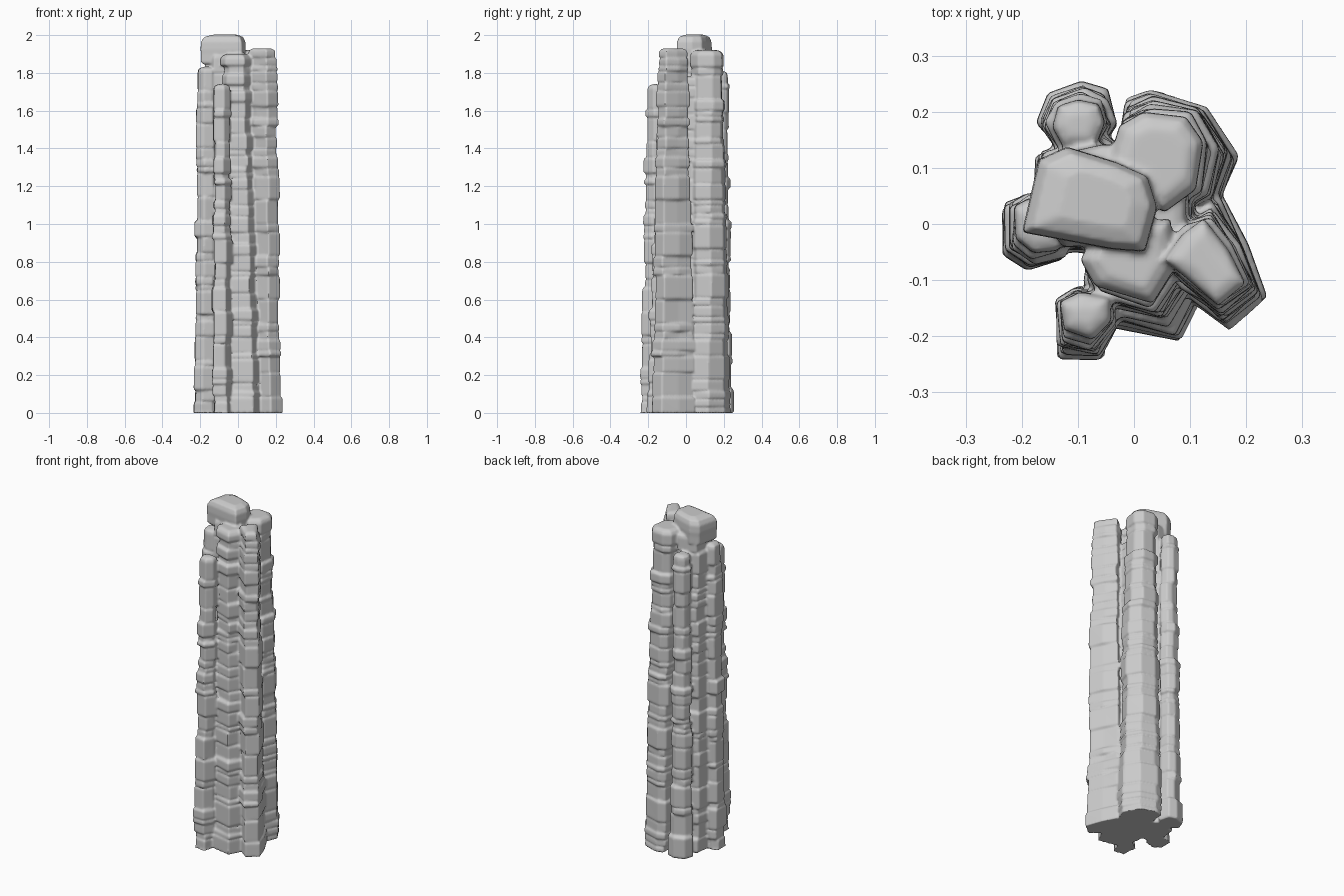
import bpy, bmesh, random
from mathutils import Vector

if "Cube" in bpy.data.objects:
    bpy.data.objects.remove(bpy.data.objects["Cube"])

random.seed(11)
bm = bmesh.new()


def column(height, base, top, step=0.085, jitter=0.005):
    """Stack of irregular rounded slabs lofted from a base outline to a top outline."""
    n = len(base)
    rings = []

    def ring(pts, z, inset):
        c = sum(pts, Vector((0, 0))) / n
        out = []
        for p in pts:
            d = p - c
            q = c + d * max(0.1, 1 - inset / d.length)
            out.append(bm.verts.new((q.x, q.y, z)))
        rings.append(out)

    z = 0.0
    while z < height - 0.001:
        z1 = z + step * random.choice((0.35, 0.5, 0.7, 1.0, 1.5))
        last = z1 > height - 0.05
        if last:
            z1 = height
        t = (z + z1) / 2 / height
        shift = Vector((random.uniform(-jitter, jitter), random.uniform(-jitter, jitter)))
        grow = random.uniform(-0.006, 0.007)
        pts = []
        for a, b in zip(base, top):
            p = Vector(a).lerp(Vector(b), t) + shift
            p += Vector((random.uniform(-jitter, jitter), random.uniform(-jitter, jitter)))
            pts.append(p)
        e = min(0.008, (z1 - z) * 0.25)
        ring(pts, z + 0.0005 if z else 0, 0.008 - grow if z else 0)
        ring(pts, z + e, -grow)
        if last:
            ring(pts, z1 - 0.025, 0.001 - grow)
            ring(pts, z1 - 0.009, 0.008)
            ring(pts, z1, 0.028)
        else:
            ring(pts, z1 - e, 0.001 - grow)
            ring(pts, z1, 0.008 - grow)
        z = z1
    for lo, hi in zip(rings, rings[1:]):
        for i in range(n):
            j = (i + 1) % n
            bm.faces.new((lo[i], lo[j], hi[j], hi[i]))
    bm.faces.new(rings[0])
    bm.faces.new(rings[-1])


# tallest column
main = [(-.175, .03), (-.165, .12), (-.05, .15), (.03, .08), (.035, 0), (0, -.04), (-.13, -.04)]
column(1.9, main, main)
# back right column
column(1.92,
       [(-.02, .1), (-.005, .225), (.04, .235), (.13, .205), (.187, .12), (.152, .04), (.05, 0)],
       [(-.04, .11), (-.02, .17), (.02, .195), (.09, .19), (.12, .14), (.11, .06), (.05, .02)])
# right column
column(1.93,
       [(.02, -.05), (.06, 0), (.155, .045), (.195, -.04), (.23, -.13), (.17, -.185), (.1, -.13)],
       [(.05, -.06), (.085, -.01), (.13, .01), (.17, -.04), (.205, -.105), (.15, -.145), (.09, -.1)])
# front column
column(1.9,
       [(-.09, -.02), (-.075, -.13), (-.03, -.18), (.085, -.208), (.125, -.13), (.07, 0)],
       [(-.05, 0), (-.085, -.065), (-.06, -.11), (.03, -.14), (.07, -.08), (.06, 0)])
# front left spire
column(1.74,
       [(-.13, -.14), (-.132, -.238), (-.06, -.242), (-.035, -.18), (-.05, -.12), (-.1, -.115)],
       [(-.13, -.14), (-.125, -.19), (-.08, -.205), (-.04, -.17), (-.045, -.13), (-.1, -.125)])
# left column
column(1.83,
       [(-.235, .03), (-.23, -.05), (-.19, -.077), (-.13, -.06), (-.1, .03), (-.2, .045)],
       [(-.21, .03), (-.21, -.035), (-.18, -.06), (-.13, -.05), (-.1, .03), (-.18, .045)])
# back left column
column(1.81,
       [(-.17, .175), (-.15, .228), (-.09, .247), (-.05, .23), (-.035, .17), (-.06, .13), (-.13, .13)],
       [(-.15, .175), (-.135, .21), (-.095, .225), (-.06, .21), (-.045, .175), (-.07, .13), (-.13, .13)])
# inner core closing the gaps between the columns
core = [(-.08, -.08), (.06, -.1), (.12, -.04), (.12, .06), (.04, .12), (-.08, .12)]
column(1.78, core, [(x * .8, y * .8) for x, y in core])


# overhanging cap on the tallest column
def cap(levels, outline):
    c = sum((Vector(p) for p in outline), Vector((0, 0))) / len(outline)
    rings = []
    for z, s in levels:
        pts = [c + (Vector(p) - c) * s for p in outline]
        rings.append([bm.verts.new((p.x, p.y, z)) for p in pts])
    for lo, hi in zip(rings, rings[1:]):
        for i in range(len(outline)):
            j = (i + 1) % len(outline)
            bm.faces.new((lo[i], lo[j], hi[j], hi[i]))
    bm.faces.new(rings[0])
    bm.faces.new(rings[-1])


cap([(1.845, .88), (1.855, .97), (1.9, .98), (1.925, 1), (1.965, .98), (1.99, .86), (2.002, .55)],
    [(-.2, -.015), (-.17, .115), (-.12, .138), (-.03, .11), (.025, .085), (.042, .03), (.02, -.05), (-.04, -.045)])

bmesh.ops.recalc_face_normals(bm, faces=bm.faces)
mesh = bpy.data.meshes.new("rock_pillar")
bm.to_mesh(mesh)
bm.free()
pillar = bpy.data.objects.new("rock_pillar", mesh)
bpy.context.collection.objects.link(pillar)

# weld the columns into one weathered skin
rem = pillar.modifiers.new("weld", 'REMESH')
rem.mode = 'VOXEL'
rem.voxel_size = 0.0065
rem.use_smooth_shade = True
sm = pillar.modifiers.new("weather", 'SMOOTH')
sm.factor = 0.5
sm.iterations = 2
